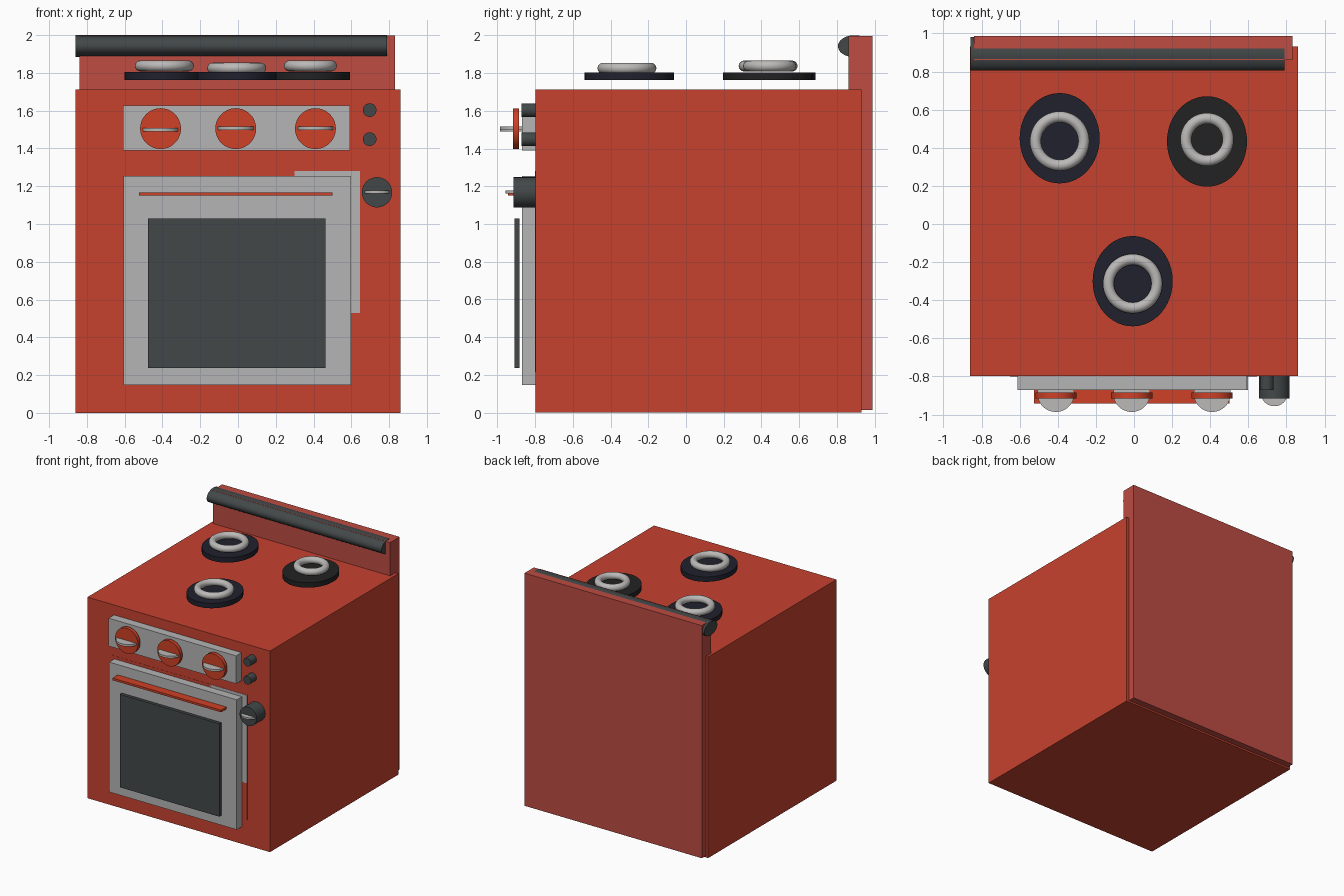
import bpy, math

if "Cube" in bpy.data.objects:
    bpy.data.objects.remove(bpy.data.objects["Cube"])


def mat(name, rgb):
    m = bpy.data.materials.new(name)
    m.diffuse_color = (*rgb, 1)
    m.use_nodes = True
    m.node_tree.nodes["Principled BSDF"].inputs["Base Color"].default_value = m.diffuse_color
    return m


RED = mat("body red", (0.565, 0.054, 0.028))
PANEL = mat("panel red", (0.51, 0.072, 0.054))
KNOB = mat("knob red", (0.62, 0.052, 0.019))
GREY = mat("light grey", (0.46, 0.46, 0.46))
STEEL = mat("burner steel", (0.50, 0.49, 0.48))
DARK = mat("dark grey", (0.055, 0.064, 0.065))
NAVY = mat("dark navy", (0.015, 0.015, 0.027))
BLACK = mat("black", (0.016, 0.016, 0.016))


def finish(name, m, smooth=False):
    o = bpy.context.object
    o.name = name
    o.data.materials.append(m)
    bpy.ops.object.transform_apply(location=False, rotation=True, scale=True)
    if smooth:
        bpy.ops.object.shade_smooth_by_angle(angle=math.radians(35))
    return o


def box(name, m, x, y, z):
    bpy.ops.mesh.primitive_cube_add(
        size=1, location=[(a + b) / 2 for a, b in (x, y, z)])
    bpy.context.object.scale = [b - a for a, b in (x, y, z)]
    return finish(name, m)


def cyl(name, m, c, rx, ry, depth, rot=(0, 0, 0)):
    bpy.ops.mesh.primitive_cylinder_add(
        vertices=48, radius=1, depth=1, location=c, rotation=rot)
    bpy.context.object.scale = (rx, ry, depth)
    return finish(name, m, True)


FRONT = (math.pi / 2, 0, 0)

# Cabinet and back panel
box("cabinet", RED, (-0.86, 0.86), (-0.798, 0.93), (0, 1.713))
box("back_panel", PANEL, (-0.84, 0.832), (0.86, 0.987), (0.015, 1.997))

# Rounded rail across the top of the back panel
cyl("top_rail", DARK, (-0.035, 0.893, 1.942), 0.058, 0.088, 1.648,
    (0, math.pi / 2, 0))

# Burners: oval plate with a steel ring floating over the hob
for name, m, px, py, ry, r, z in (
        ("left", NAVY, -0.39, 0.45, 0.435, 0.156, 1.837),
        ("right", BLACK, 0.383, 0.433, 0.443, 0.14, 1.837),
        ("front", NAVY, -0.007, -0.30, -0.313, 0.156, 1.825)):
    cyl(name + "_burner_plate", m, (px, py, 1.783), 0.21, 0.237, 0.042)
    bpy.ops.mesh.primitive_torus_add(
        location=(px, ry, z), major_segments=48, minor_segments=16,
        major_radius=r - 0.029, minor_radius=0.029)
    finish(name + "_burner_ring", STEEL, True)

# Control strip with three knobs and their grips
box("control_strip", GREY, (-0.61, 0.592), (-0.87, -0.79), (1.39, 1.628))
for i, (x, z) in enumerate(((-0.41, 1.50), (-0.012, 1.507), (0.41, 1.507))):
    cyl(f"knob_{i + 1}", KNOB, (x, -0.9, 1.505), 0.108, 0.108, 0.031, FRONT)
    cyl(f"knob_grip_{i + 1}", STEEL, (x, -0.889, z), 0.097, 0.097, 0.018)

# Two small buttons and the door-side knob
for i, z in enumerate((1.603, 1.449)):
    cyl(f"button_{i + 1}", DARK, (0.697, -0.832, z), 0.036, 0.036, 0.08, FRONT)
cyl("side_knob", DARK, (0.736, -0.853, 1.168), 0.08, 0.08, 0.124, FRONT)
cyl("side_knob_grip", STEEL, (0.736, -0.885, 1.17), 0.071, 0.071, 0.015)

# Door surround, flush with the cabinet, with its exposed grey corner
box("door_surround", RED, (-0.65, 0.646), (-0.7995, -0.79), (0.215, 1.28))
box("surround_corner", GREY, (0.3, 0.646), (-0.8005, -0.795), (0.53, 1.28))

# Oven door, window and handle
box("oven_door", GREY, (-0.605, 0.597), (-0.87, -0.79), (0.148, 1.255))
box("oven_window", DARK, (-0.477, 0.462), (-0.91, -0.882), (0.238, 1.03))
box("door_handle", KNOB, (-0.525, 0.5), (-0.942, -0.865), (1.15, 1.168))
